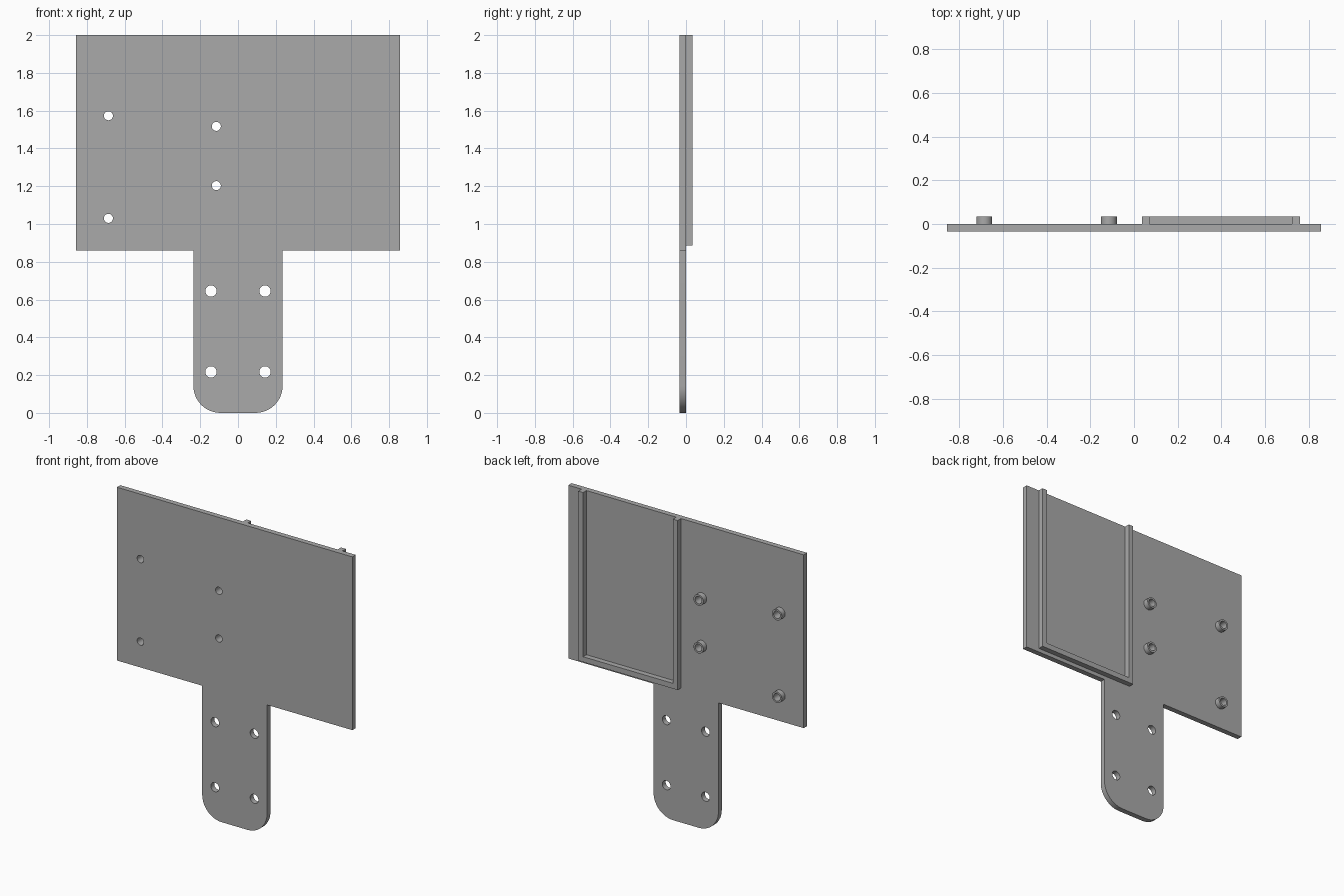
import bpy
import bmesh
from math import cos, sin, pi, radians

cube = bpy.data.objects.get("Cube")
if cube:
    bpy.data.objects.remove(cube, do_unlink=True)

grey = bpy.data.materials.new("plain grey")
grey.use_nodes = True
colour = (0.4, 0.4, 0.4, 1)
grey.diffuse_color = colour
grey.node_tree.nodes["Principled BSDF"].inputs["Base Color"].default_value = colour

HALF_W, TOP, SHOULDER = 0.857, 2.0, 0.86    # main panel
TAB_W, TAB_R = 0.236, 0.143                 # mounting tab
DEPTH = 0.035                               # plate thickness and rib height


def arc(x, z, r, start, end, steps):
    """Points along an arc, angles in degrees."""
    angles = [radians(start + (end - start) * i / steps) for i in range(steps + 1)]
    return [(x + r * cos(a), z + r * sin(a)) for a in angles]


def circle(x, z, r):
    return arc(x, z, r, 0, 360, 32)[:-1]


def slab(name, loops, y0, y1):
    """Extrude x-z outlines (inner loops become holes) from y0 to y1."""
    curve = bpy.data.curves.new(name, 'CURVE')
    curve.dimensions = '2D'
    curve.fill_mode = 'BOTH'
    curve.extrude = (y1 - y0) / 2
    for loop in loops:
        spline = curve.splines.new('POLY')
        spline.points.add(len(loop) - 1)
        for point, (x, z) in zip(spline.points, loop):
            point.co = (x, z, 0, 1)
        spline.use_cyclic_u = True
    obj = bpy.data.objects.new(name, curve)
    bpy.context.collection.objects.link(obj)
    obj.rotation_euler.x = pi / 2
    obj.location.y = (y0 + y1) / 2
    bpy.ops.object.select_all(action='DESELECT')
    obj.select_set(True)
    bpy.context.view_layer.objects.active = obj
    bpy.ops.object.convert(target='MESH')
    obj = bpy.context.object
    # Weld the caps to the walls
    bm = bmesh.new()
    bm.from_mesh(obj.data)
    bmesh.ops.remove_doubles(bm, verts=bm.verts, dist=0.0001)
    bmesh.ops.recalc_face_normals(bm, faces=bm.faces)
    bm.to_mesh(obj.data)
    bm.free()
    obj.data.materials.clear()
    obj.data.materials.append(grey)
    bpy.ops.object.shade_smooth_by_angle(angle=radians(30))
    return obj


# Back plate: wide panel with a round-cornered tab, drilled through
right_half = arc(TAB_W - TAB_R, TAB_R, TAB_R, -90, 0, 12)
right_half += [(TAB_W, SHOULDER), (HALF_W, SHOULDER), (HALF_W, TOP)]
outline = right_half + [(-x, z) for x, z in reversed(right_half)]
tab_holes = [circle(x, z, 0.03) for x in (-0.143, 0.143) for z in (0.217, 0.645)]
standoffs = [(-0.686, 1.03), (-0.686, 1.573), (-0.115, 1.203), (-0.115, 1.517)]
screw_holes = [circle(x, z, 0.024) for x, z in standoffs]
slab("back_plate", [outline] + tab_holes + screw_holes, -DEPTH, 0)

# Hollow standoffs on the rear
for i, (x, z) in enumerate(standoffs):
    slab(f"standoff_{i + 1}", [circle(x, z, 0.036), circle(x, z, 0.024)], 0, DEPTH)

# Open-topped holder frame on the rear
x0, x1, z0, wall = 0.036, 0.76, 0.885, 0.035
frame = [(x0, z0), (x1, z0), (x1, TOP), (x1 - wall, TOP),
         (x1 - wall, z0 + wall), (x0 + wall, z0 + wall), (x0 + wall, TOP), (x0, TOP)]
slab("holder_frame", [frame], 0, DEPTH)
